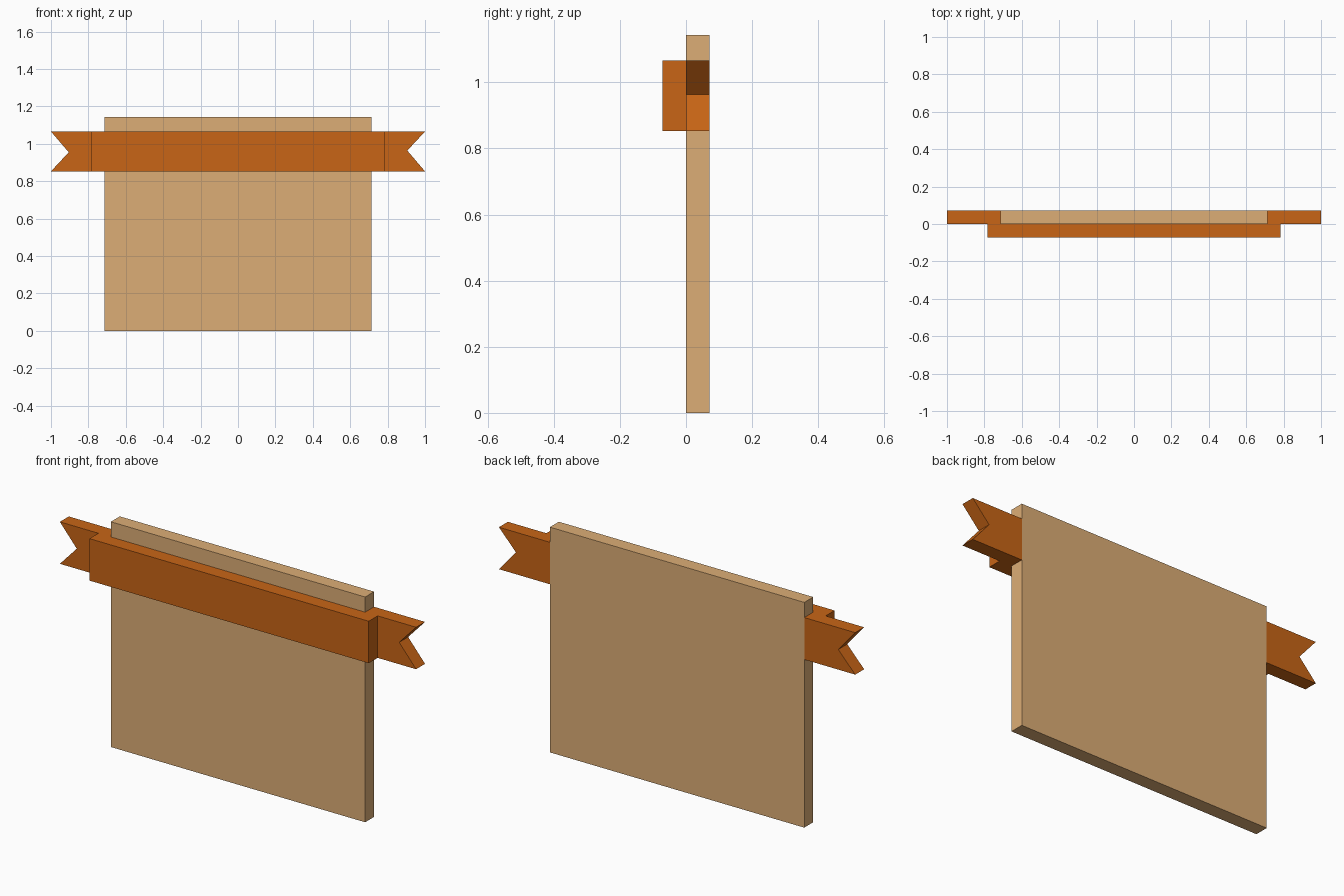
import bpy

if "Cube" in bpy.data.objects:
    bpy.data.objects.remove(bpy.data.objects["Cube"])

T = 1 / 14            # thickness of every layer
Z0, Z1 = 0.853, 1.066  # ribbon bottom and top


def material(name, color):
    m = bpy.data.materials.new(name)
    m.diffuse_color = (*color, 1)
    m.use_nodes = True
    m.node_tree.nodes["Principled BSDF"].inputs["Base Color"].default_value = m.diffuse_color
    return m


def extrude_profile(name, pts, y0, y1, mat):
    """Prism from an x-z outline listed counter-clockwise seen from the front."""
    n = len(pts)
    verts = [(x, y, z) for y in (y0, y1) for x, z in pts]
    faces = [tuple(range(n)), tuple(reversed(range(n, 2 * n)))]
    faces += [(i, i + n, (i + 1) % n + n, (i + 1) % n) for i in range(n)]
    mesh = bpy.data.meshes.new(name)
    mesh.from_pydata(verts, [], faces)
    mesh.materials.append(mat)
    ob = bpy.data.objects.new(name, mesh)
    bpy.context.collection.objects.link(ob)
    return ob


def rect(x, z0, z1):
    return [(-x, z0), (x, z0), (x, z1), (-x, z1)]


tan = material("tan", (0.72, 0.42, 0.18))
orange = material("orange", (0.58, 0.13, 0.008))

# Upright board and the ribbon band across its front
extrude_profile("board", rect(0.714, 0, 1.143), 0, T, tan)
extrude_profile("ribbon_band", rect(0.784, Z0, Z1), -T, 0, orange)

# Swallow-tailed ribbon ends, notches slightly off centre in opposite directions
for side, name, notch in ((1, "ribbon_tail_right", 0.964), (-1, "ribbon_tail_left", 0.955)):
    pts = [(0.714, Z0), (1, Z0), (0.905, notch), (1, Z1), (0.714, Z1)]
    if side < 0:
        pts = [(-x, z) for x, z in reversed(pts)]
    extrude_profile(name, pts, 0, T, orange)
